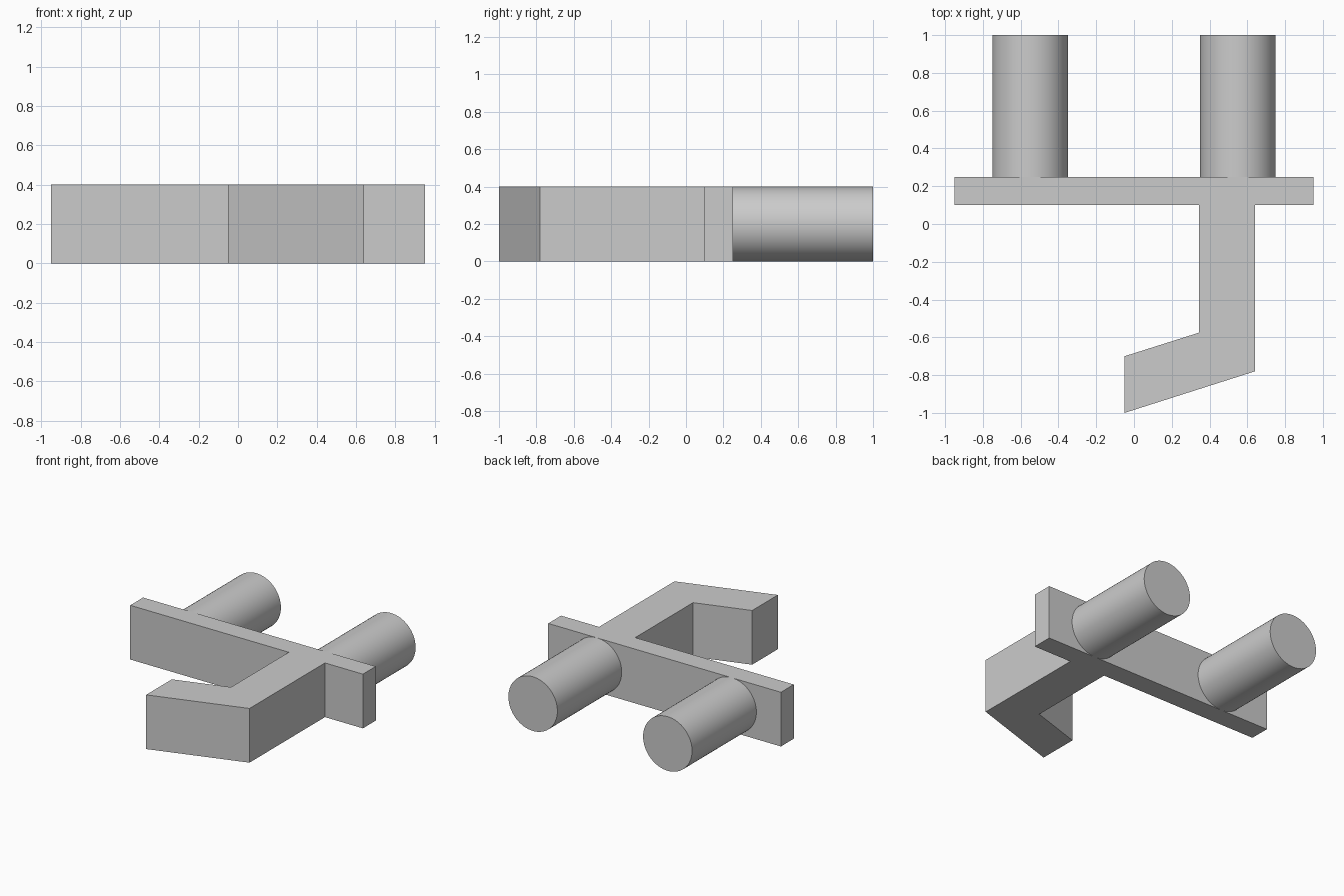
import bpy
import bmesh
import math
from mathutils import Vector

HEIGHT = 0.40
PLATE_BACK = 0.25
PLATE_FRONT = 0.10
PEG_END = 1.0

default_cube = bpy.data.objects.get("Cube")
if default_cube:
    bpy.data.objects.remove(default_cube, do_unlink=True)

# Plain grey material
grey = bpy.data.materials.new("plain grey")
grey.use_nodes = True
grey.diffuse_color = (0.6, 0.6, 0.6, 1)
grey.node_tree.nodes["Principled BSDF"].inputs["Base Color"].default_value = grey.diffuse_color


def extruded_profile(name, outline, height):
    """Raise a counter-clockwise outline from the ground to a solid."""
    bm = bmesh.new()
    base = bm.faces.new([bm.verts.new((x, y, 0)) for x, y in outline])
    raised = bmesh.ops.extrude_face_region(bm, geom=[base], use_keep_orig=True)
    top = [v for v in raised["geom"] if isinstance(v, bmesh.types.BMVert)]
    bmesh.ops.translate(bm, verts=top, vec=Vector((0, 0, height)))
    bmesh.ops.recalc_face_normals(bm, faces=bm.faces)
    mesh = bpy.data.meshes.new(name)
    bm.to_mesh(mesh)
    bm.free()
    mesh.materials.append(grey)
    obj = bpy.data.objects.new(name, mesh)
    bpy.context.collection.objects.link(obj)
    return obj


def peg(name, x):
    """Round peg running backwards from the plate."""
    radius = HEIGHT / 2
    bpy.ops.mesh.primitive_cylinder_add(
        vertices=64, radius=radius, depth=PEG_END - PLATE_BACK,
        location=(x, (PEG_END + PLATE_BACK) / 2, radius),
        rotation=(math.pi / 2, 0, 0))
    obj = bpy.context.object
    obj.name = name
    obj.data.materials.append(grey)
    bpy.ops.object.shade_smooth_by_angle(angle=math.radians(30))


# Cross plate with the arm and its angled hook, in one piece
extruded_profile("plate_and_hook", [
    (-0.95, PLATE_BACK), (-0.95, PLATE_FRONT),
    (0.345, PLATE_FRONT), (0.345, -0.575),
    (-0.05, -0.70), (-0.05, -1.0), (0.64, -0.78),
    (0.64, PLATE_FRONT), (0.95, PLATE_FRONT), (0.95, PLATE_BACK),
], HEIGHT)

# Pair of pegs at the back
for side, x in (("left", 0.55), ("right", -0.55)):
    peg(side + "_peg", x)
